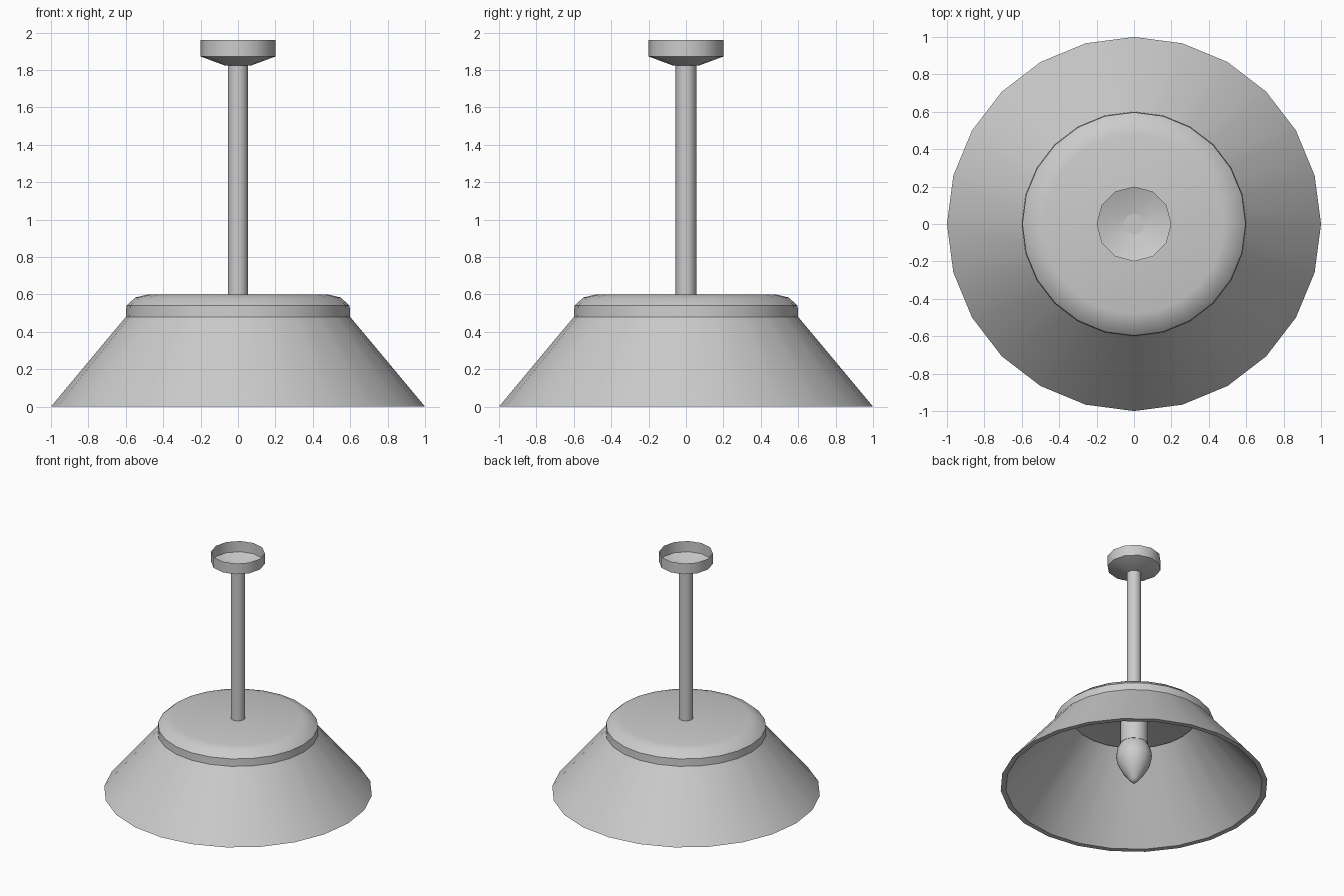
import bpy, bmesh, math

if "Cube" in bpy.data.objects:
    bpy.data.objects.remove(bpy.data.objects["Cube"])


def lathe(name, profile, sides, start=0.0, closed=False):
    """Revolve (radius, z) points around z; zero radius makes a pole."""
    bm = bmesh.new()
    rings = []
    for r, z in profile:
        if r == 0:
            rings.append([bm.verts.new((0, 0, z))] * sides)
        else:
            rings.append([bm.verts.new((r * math.cos(start + math.tau * i / sides),
                                        r * math.sin(start + math.tau * i / sides), z))
                          for i in range(sides)])
    pairs = list(zip(rings, rings[1:]))
    if closed:
        pairs.append((rings[-1], rings[0]))
    for a, b in pairs:
        for i in range(sides):
            j = (i + 1) % sides
            quad = list(dict.fromkeys((a[i], a[j], b[j], b[i])))
            bm.faces.new(quad)
    mesh = bpy.data.meshes.new(name)
    bm.to_mesh(mesh)
    bm.free()
    obj = bpy.data.objects.new(name, mesh)
    bpy.context.collection.objects.link(obj)
    bpy.ops.object.select_all(action='DESELECT')
    obj.select_set(True)
    bpy.context.view_layer.objects.active = obj
    bpy.ops.object.shade_smooth_by_angle(angle=math.radians(40))
    return obj


# Conical shade with wall thickness, open at both ends
lathe("shade", [(1.0, 0), (0.508, 0.59), (0.468, 0.59), (0.96, 0)], 24, closed=True)

# Rounded cap sitting over the top of the shade
lathe("shade_cap", [(0.6, 0.475), (0.597, 0.54), (0.548, 0.584), (0.48, 0.6), (0, 0.6)], 24)

# Hanging rod
lathe("rod", [(0, 0.59), (0.055, 0.59), (0.055, 1.826), (0, 1.826)], 10, math.pi / 2)

# Ceiling canopy, an open cup
lathe("ceiling_canopy", [(0, 1.823), (0.068, 1.823), (0.2, 1.872), (0.2, 1.96)], 12)

# Bulb socket under the cap
lathe("bulb_socket", [(0, 0.35), (0.105, 0.35), (0.105, 0.595)], 16)

# Pointed bulb
lathe("bulb", [(0, 0.01), (0.035, 0.043), (0.085, 0.11), (0.122, 0.18),
               (0.135, 0.24), (0.127, 0.30), (0.1, 0.355)], 16)
